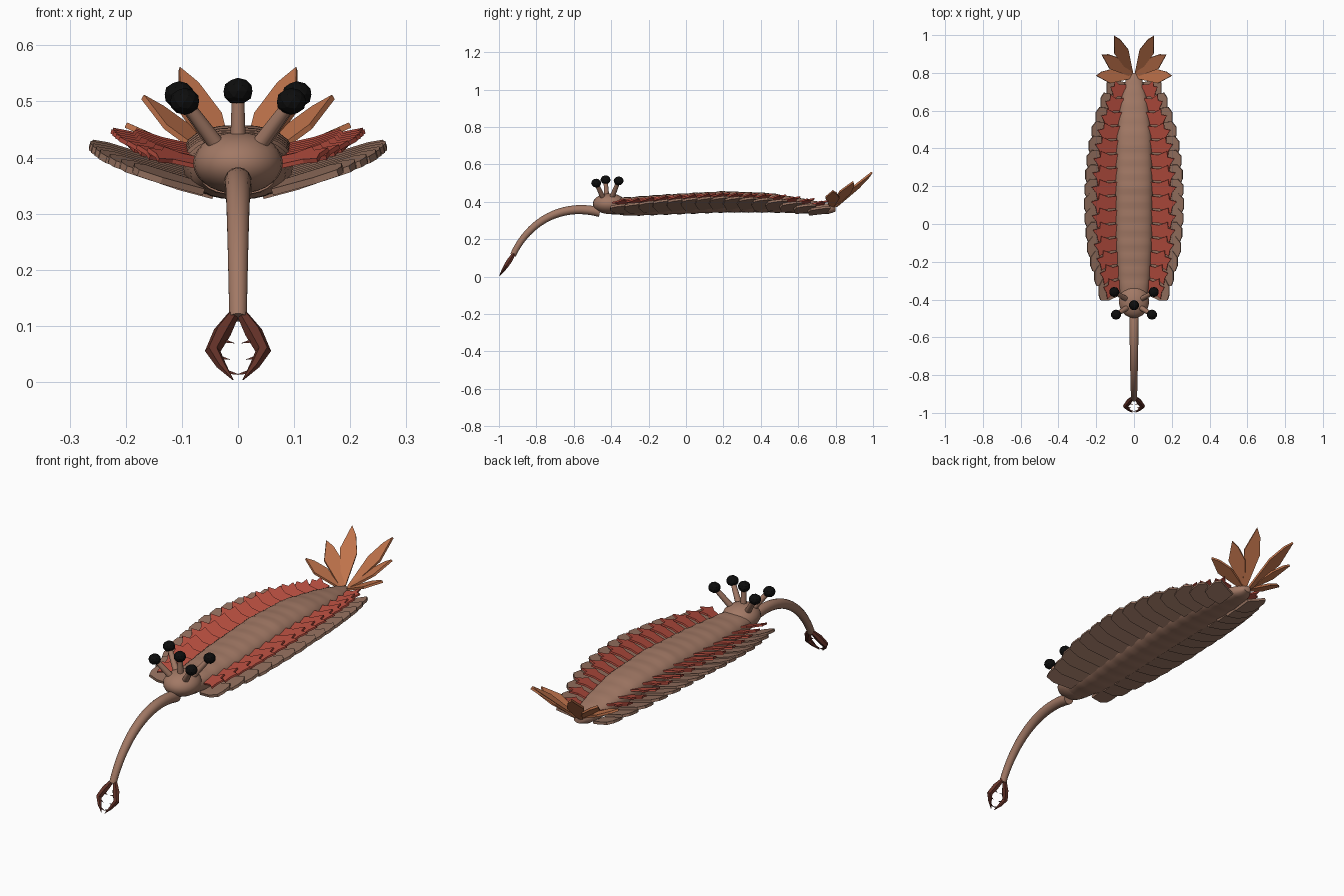
import bpy, bmesh, math
from mathutils import Vector, geometry

cube = bpy.data.objects.get("Cube")
if cube:
    bpy.data.objects.remove(cube)


def material(name, rgb):
    m = bpy.data.materials.new(name)
    m.use_nodes = True
    m.diffuse_color = (*rgb, 1)
    m.node_tree.nodes["Principled BSDF"].inputs["Base Color"].default_value = (*rgb, 1)
    return m


SKIN = material("brown skin", (0.36, 0.19, 0.13))
LOBE = material("lobe brown", (0.30, 0.165, 0.115))
GILL = material("gill red", (0.47, 0.075, 0.05))
TAIL = material("tail orange", (0.52, 0.17, 0.07))
CLAW = material("dark claw", (0.12, 0.03, 0.02))
EYE = material("eye black", (0.004, 0.004, 0.004))


def finish(name, bm, mat, smooth=0):
    bmesh.ops.recalc_face_normals(bm, faces=bm.faces)
    me = bpy.data.meshes.new(name)
    bm.to_mesh(me)
    bm.free()
    me.materials.append(mat)
    ob = bpy.data.objects.new(name, me)
    bpy.context.collection.objects.link(ob)
    if smooth:
        bpy.ops.object.select_all(action="DESELECT")
        ob.select_set(True)
        bpy.context.view_layer.objects.active = ob
        bpy.ops.object.shade_smooth_by_angle(angle=math.radians(smooth))
    return ob


def loft(name, rings, mat, smooth=50):
    """Skin a list of point rings and cap both ends."""
    bm = bmesh.new()
    vs = [[bm.verts.new(p) for p in ring] for ring in rings]
    n = len(vs[0])
    for a, b in zip(vs, vs[1:]):
        for i in range(n):
            j = (i + 1) % n
            bm.faces.new((a[i], a[j], b[j], b[i]))
    bm.faces.new(vs[0])
    bm.faces.new(vs[-1])
    return finish(name, bm, mat, smooth)


def tube(name, path, radii, mat, sides=12, hint=(1, 0, 0), smooth=50):
    path = [Vector(p) for p in path]
    rings = []
    for i, p in enumerate(path):
        d = (path[min(i + 1, len(path) - 1)] - path[max(i - 1, 0)]).normalized()
        side = Vector(hint)
        side = (side - d * side.dot(d)).normalized()
        up = d.cross(side)
        angles = [math.tau * (k + 0.5) / sides for k in range(sides)]
        rings.append([p + radii[i] * (side * math.cos(a) + up * math.sin(a)) for a in angles])
    return loft(name, rings, mat, smooth)


def plate(name, outline, origin, u, v, thick, mat):
    """Flat plate with a 2D outline laid along the vectors u and v."""
    bm = bmesh.new()
    u, v = Vector(u), Vector(v)
    off = u.cross(v).normalized() * thick / 2
    pts = [Vector(origin) + u * a + v * b for a, b in outline]
    lo = [bm.verts.new(p - off) for p in pts]
    hi = [bm.verts.new(p + off) for p in pts]
    bm.faces.new(lo)
    bm.faces.new(hi)
    for i in range(len(pts)):
        j = (i + 1) % len(pts)
        bm.faces.new((lo[i], lo[j], hi[j], hi[i]))
    return finish(name, bm, mat)


def ball(name, centre, size, mat, smooth=0):
    bm = bmesh.new()
    if smooth:
        bmesh.ops.create_uvsphere(bm, u_segments=24, v_segments=14, radius=1)
    else:
        bmesh.ops.create_icosphere(bm, subdivisions=2, radius=1)
    for vert in bm.verts:
        vert.co = Vector(centre) + Vector(c * s for c, s in zip(vert.co, size))
    return finish(name, bm, mat, smooth)


def lerp(table, y, k):
    for a, b in zip(table, table[1:]):
        if y <= b[0]:
            t = max(0, (y - a[0]) / (b[0] - a[0]))
            return a[k] + (b[k] - a[k]) * t
    return table[-1][k]


# Body stations: y, half width, bottom, top
BODY = [(-0.40, 0.070, 0.335, 0.42), (-0.30, 0.085, 0.325, 0.425), (-0.10, 0.098, 0.332, 0.44),
        (0.20, 0.100, 0.343, 0.457), (0.45, 0.094, 0.343, 0.447), (0.65, 0.072, 0.338, 0.413),
        (0.76, 0.045, 0.335, 0.39), (0.80, 0.020, 0.348, 0.378)]
PAIRS, FIRST, STEP = 15, -0.325, 0.0735


# Body: rounded-box sections with a faint ripple at each segment
def section(y):
    half, lo, hi = (lerp(BODY, y, k) for k in (1, 2, 3))
    ripple = 1 + 0.03 * math.cos((y - FIRST) / STEP * math.tau)
    ring = []
    for k in range(24):
        a = math.tau * k / 24
        c, s = math.cos(a), math.sin(a)
        ring.append((half * math.copysign(abs(c) ** 0.85, c), y,
                     (lo + hi) / 2 + (hi - lo) / 2 * ripple * math.copysign(abs(s) ** 0.85, s)))
    return ring


loft("body", [section(-0.40 + 1.2 * i / 64) for i in range(65)], SKIN, 60)

# Head
ball("head", (0, -0.41, 0.39), (0.08, 0.088, 0.055), SKIN, 60)

# Five stalked eyes
for i, (x, y, z) in enumerate([(0, -0.43, 0.518), (0.095, -0.48, 0.50), (-0.095, -0.48, 0.50),
                               (0.105, -0.36, 0.512), (-0.105, -0.36, 0.512)]):
    root = (x * 0.3, -0.42 + (y + 0.42) * 0.3, 0.41)
    tube(f"eye_stalk_{i}", [root, (x, y, z)], [0.015, 0.011], SKIN)
    ball(f"eye_{i}", (x, y, z), (0.027, 0.027, 0.024), EYE)

# Proboscis
arc = geometry.interpolate_bezier(Vector((0, -0.46, 0.345)), Vector((0, -0.68, 0.40)),
                                  Vector((0, -0.85, 0.28)), Vector((0, -0.925, 0.115)), 20)
tube("proboscis", arc, [0.026 - 0.010 * i / 19 for i in range(20)], SKIN, 14)

# Claw: two bent jaws with inward teeth
reach = Vector((0, -0.55, -0.835))
wrist = Vector((0, -0.921, 0.12))
for side, label in ((1, "left"), (-1, "right")):
    def at(x, s):
        return wrist + reach * s + Vector((x * side, 0, 0))
    tube(f"{label}_jaw", [at(0.008, 0), at(0.028, 0.038), at(0.045, 0.078), at(0.03, 0.108), at(0.009, 0.139)],
         [0.010, 0.016, 0.014, 0.009, 0.001], CLAW, 6, (0, 0.835, -0.55), 20)
    for k, (x, s) in enumerate([(0.028, 0.055), (0.036, 0.09), (0.02, 0.122)]):
        tube(f"{label}_tooth_{k}", [at(x, s), at(x - 0.022, s + 0.006)], [0.005, 0.0005],
             CLAW, 4, (0, 1, 0), 0)

# Swimming lobes and gills: y, outer reach
REACH = [(-0.33, 0.185), (-0.2, 0.225), (-0.1, 0.248), (0.1, 0.265), (0.3, 0.255),
         (0.45, 0.233), (0.6, 0.19), (0.70, 0.145)]
LOBE_SHAPE = [(0, -0.045), (0.6, -0.062), (0.93, -0.05), (1, -0.02), (1, 0.025), (0.85, 0.055), (0, 0.045)]
GILL_SHAPE = [(0, -0.03), (0.55, -0.035), (0.8, -0.055), (0.85, -0.02), (1, 0.01),
              (0.75, 0.018), (0.72, 0.05), (0.4, 0.03), (0, 0.035)]
for i in range(PAIRS):
    y = FIRST + STEP * i
    half, lo, hi = (lerp(BODY, y, k) for k in (1, 2, 3))
    mid, out = (lo + hi) / 2, lerp(REACH, y, 1)
    sweep = -0.03 + 0.045 * i / (PAIRS - 1)
    for side, label in ((1, "left"), (-1, "right")):
        x = half * 0.75
        plate(f"{label}_lobe_{i}", LOBE_SHAPE, (x * side, y, mid - 0.032),
              ((out - x) * side, sweep, 0.30 * (out - x)), (0, 1, 0.12), 0.012, LOBE)
        span = (out - x) * 0.8
        plate(f"{label}_gill_{i}", GILL_SHAPE, (x * side, y, mid + 0.012),
              (span * side, sweep * 0.7, 0.24 * span), (0, 1, 0.22), 0.008, GILL)

# Tail fan: three leaf blades a side
BLADE = [(0, -0.010), (0.55, -0.038), (0.85, -0.022), (1, 0), (0.6, 0.038), (0, 0.010)]
for side, label in ((1, "left"), (-1, "right")):
    for k, tip in enumerate([(0.105, 0.995, 0.558), (0.17, 0.895, 0.508), (0.20, 0.785, 0.458)]):
        root = Vector((0.015, 0.80 - 0.01 * k, 0.375))
        u = Vector(tip) - root
        v = u.cross(Vector((0, 0, 1))).normalized()
        mirror = Vector((side, 1, 1))
        plate(f"{label}_tail_blade_{k}", BLADE, root * mirror, u * mirror, v * mirror, 0.010, TAIL)
